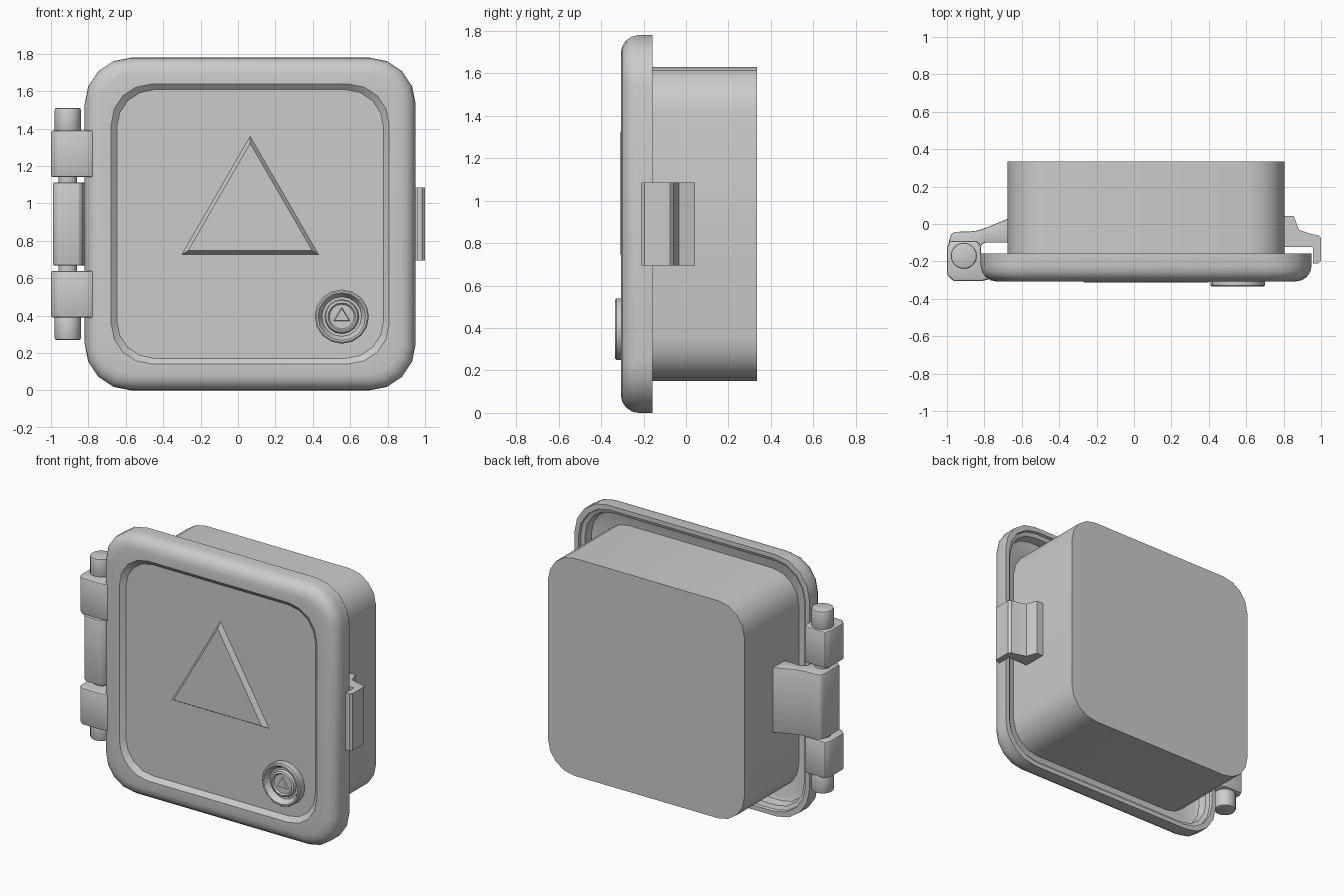
import bpy, bmesh
from math import sin, cos, pi, radians

if "Cube" in bpy.data.objects:
    bpy.data.objects.remove(bpy.data.objects["Cube"])

CX, CZ = 0.065, 0.89          # centre of door and body in the front view


def finish(name, bm, bevel=0.0, smooth=True):
    bmesh.ops.recalc_face_normals(bm, faces=bm.faces)
    me = bpy.data.meshes.new(name)
    bm.to_mesh(me)
    bm.free()
    ob = bpy.data.objects.new(name, me)
    bpy.context.collection.objects.link(ob)
    bpy.ops.object.select_all(action='DESELECT')
    ob.select_set(True)
    bpy.context.view_layer.objects.active = ob
    if bevel:
        m = ob.modifiers.new("Bevel", 'BEVEL')
        m.width, m.segments, m.limit_method = bevel, 2, 'ANGLE'
        m.angle_limit = radians(40)
        bpy.ops.object.modifier_apply(modifier=m.name)
    if smooth:
        bpy.ops.object.shade_smooth_by_angle(angle=radians(32))
    return ob


def loft(name, loops, bevel=0.0, smooth=True):
    """Skin a stack of equal-length point loops and cap both ends."""
    bm = bmesh.new()
    rings = [[bm.verts.new(p) for p in loop] for loop in loops]
    n = len(rings[0])
    for a, b in zip(rings, rings[1:]):
        for i in range(n):
            j = (i + 1) % n
            bm.faces.new((a[i], a[j], b[j], b[i]))
    bm.faces.new(rings[0])
    bm.faces.new(rings[-1])
    return finish(name, bm, bevel, smooth)


def rounded_rect(hx, hz, r, y, seg=4):
    pts = []
    for k, (sx, sz) in enumerate(((1, 1), (-1, 1), (-1, -1), (1, -1))):
        for i in range(seg + 1):
            a = (k + i / seg) * pi / 2
            pts.append((CX + sx * (hx - r) + r * cos(a), y,
                        CZ + sz * (hz - r) + r * sin(a)))
    return pts


def circle(cx, cz, r, y, n):
    return [(cx + r * sin(2 * pi * i / n), y, cz + r * cos(2 * pi * i / n))
            for i in range(n)]


def prism_z(name, profile, z0, z1, bevel=0.0):
    return loft(name, [[(x, y, z) for x, y in profile] for z in (z0, z1)], bevel)


def cylinder_z(name, x, y, r, z0, z1, bevel=0.0, n=20):
    prof = [(x + r * cos(2 * pi * i / n), y + r * sin(2 * pi * i / n)) for i in range(n)]
    return prism_z(name, prof, z0, z1, bevel)


def triangle(name, cx, z0, half, height, y0, y1, inset):
    """Raised triangle with chamfered sides."""
    base = [(cx - half, y0, z0), (cx + half, y0, z0), (cx, y0, z0 + height)]
    mx, mz = cx, z0 + height / 3
    k = 1 - inset / (height / 3)
    top = [(mx + (x - mx) * k, y1, mz + (z - mz) * k) for x, _, z in base]
    return loft(name, [base, top], smooth=False)


# Door: hollow back, lip, rounded edge, raised frame, recessed panel (inset, y, radius)
door = [(0.09, -0.25, 0.19), (0.07, -0.24, 0.2), (0.06, -0.185, 0.21), (0.035, -0.175, 0.23),
        (0.03, -0.157, 0.24), (0.0, -0.157, 0.25)]
R = 0.085
door += [(R * (1 - cos(a)), -0.222 - R * sin(a), 0.25 - 0.02 * i)
         for i, a in enumerate(k * pi / 8 for k in range(5))]
door += [(0.142, -0.307, 0.215), (0.172, -0.28, 0.2)]
loft("door", [rounded_rect(0.885 - d, 0.89 - d, r, y) for d, y, r in door])

# Body box behind the door
loft("body_box", [rounded_rect(0.74, 0.74, 0.2, y) for y in (-0.25, 0.335)])

# Raised triangle on the panel
triangle("panel_triangle", CX, 0.725, 0.37, 0.64, -0.275, -0.312, 0.022)

# Round lock with stepped face
lock = [(0.145, -0.27), (0.145, -0.328), (0.138, -0.335), (0.128, -0.335), (0.106, -0.298),
        (0.092, -0.298), (0.086, -0.315), (0.074, -0.32), (0.066, -0.31)]
loft("lock", [circle(0.555, 0.395, r, y, 16) for r, y in lock])
triangle("lock_triangle", 0.555, 0.37, 0.047, 0.078, -0.305, -0.322, 0.005)

# Hinge: pin, end caps, two door knuckles mirrored about the door centre
cylinder_z("hinge_pin", -0.91, -0.17, 0.05, 0.3, 1.48)
knuckle = [(-1.0, -0.125), (-0.985, -0.09), (-0.84, -0.09), (-0.818, -0.115),
           (-0.818, -0.18), (-0.77, -0.26), (-0.77, -0.295), (-0.82, -0.306),
           (-0.965, -0.306), (-1.0, -0.27)]
for label, s in (("upper", 1), ("lower", -1)):
    za, zb, zc = (CZ + s * d for d in (0.25, 0.5, 0.62))
    prism_z(label + "_knuckle", knuckle, min(za, zb), max(za, zb), 0.012)
    cylinder_z(label + "_pin_cap", -0.91, -0.17, 0.07, min(zb, zc) - 0.01 * (s > 0),
               max(zb, zc) + 0.01 * (s < 0), 0.01)

# Hinge leaf curving from the pin to the body
leaf = [(-0.67, 0.03), (-0.73, 0.005), (-0.79, -0.02), (-0.835, -0.035), (-0.88, -0.04),
        (-0.955, -0.042), (-0.978, -0.055), (-0.988, -0.085), (-0.988, -0.24),
        (-0.965, -0.262), (-0.85, -0.262), (-0.828, -0.24), (-0.828, -0.125),
        (-0.8, -0.1), (-0.67, -0.1)]
prism_z("hinge_leaf", leaf, CZ - 0.222, CZ + 0.222, 0.006)

# Latch clip hooking over the door edge
latch = [(0.79, 0.042), (0.855, 0.042), (0.882, -0.032), (0.955, -0.055), (0.985, -0.06),
         (1.0, -0.075), (1.0, -0.195), (0.985, -0.21), (0.957, -0.21), (0.957, -0.122),
         (0.79, -0.122)]
prism_z("latch", latch, CZ - 0.195, CZ + 0.195)
